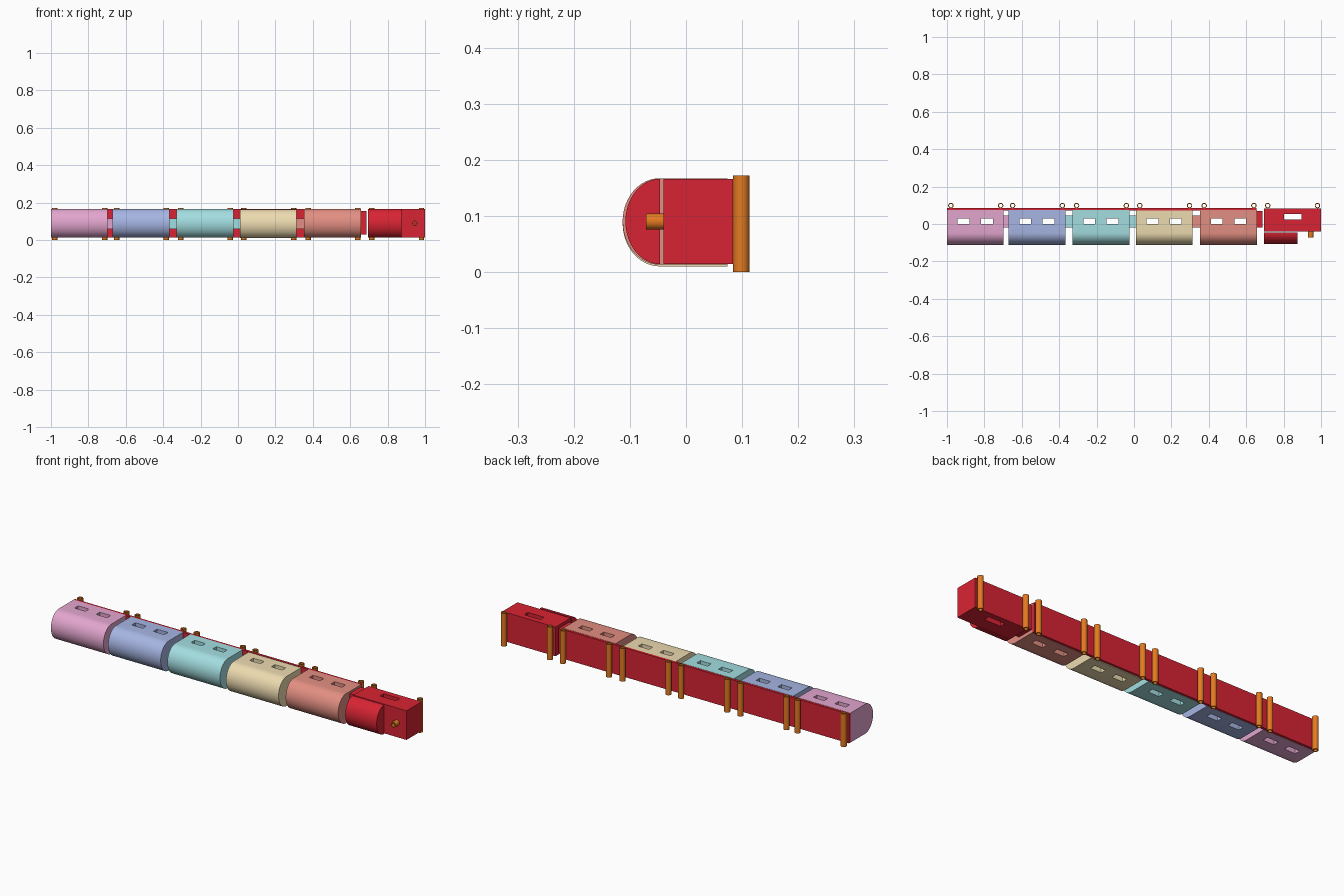
import bpy, bmesh
from math import pi, sin, cos, radians

if "Cube" in bpy.data.objects:
    bpy.data.objects.remove(bpy.data.objects["Cube"])


def material(name, rgb):
    m = bpy.data.materials.new(name)
    m.diffuse_color = [((c + 0.055) / 1.055) ** 2.4 for c in rgb] + [1]
    m.use_nodes = True
    m.node_tree.nodes["Principled BSDF"].inputs["Base Color"].default_value = m.diffuse_color
    return m


PINK = material("pink", (0.89, 0.65, 0.81))
BLUE = material("blue", (0.65, 0.71, 0.89))
TEAL = material("teal", (0.64, 0.87, 0.88))
CREAM = material("cream", (0.93, 0.86, 0.69))
SALMON = material("salmon", (0.89, 0.56, 0.51))
RED = material("red", (0.85, 0.14, 0.2))
ORANGE = material("orange", (0.89, 0.48, 0.13))


def finish(bm, name, mat):
    bmesh.ops.recalc_face_normals(bm, faces=bm.faces)
    me = bpy.data.meshes.new(name)
    bm.to_mesh(me)
    bm.free()
    ob = bpy.data.objects.new(name, me)
    bpy.context.collection.objects.link(ob)
    me.materials.append(mat)
    return ob


def smooth(ob):
    bpy.ops.object.select_all(action='DESELECT')
    ob.select_set(True)
    bpy.context.view_layer.objects.active = ob
    bpy.ops.object.shade_smooth_by_angle(angle=radians(25))


def box(name, x, y, z, mat):
    bm = bmesh.new()
    bmesh.ops.create_cube(bm, size=1)
    for v in bm.verts:
        v.co = [(a + b) / 2 + c * (b - a) for (a, b), c in zip((x, y, z), v.co)]
    return finish(bm, name, mat)


def extrude_x(name, profile, x0, x1, mat):
    bm = bmesh.new()
    face = bm.faces.new([bm.verts.new((x0, y, z)) for y, z in profile])
    new = bmesh.ops.extrude_face_region(bm, geom=[face])["geom"]
    bmesh.ops.translate(bm, vec=(x1 - x0, 0, 0),
                        verts=[g for g in new if isinstance(g, bmesh.types.BMVert)])
    ob = finish(bm, name, mat)
    smooth(ob)
    return ob


def arch(y0, depth, zc, half, n=24):
    # rounded roof outline, from low z to high z
    return [(y0 - depth * sin(pi * i / n), zc - half * cos(pi * i / n)) for i in range(n + 1)]


def tube(name, ro, ri, length, loc, rot, mat, n=24):
    bm = bmesh.new()
    rings = [[bm.verts.new((r * cos(2 * pi * i / n), r * sin(2 * pi * i / n), z)) for i in range(n)]
             for r, z in ((ro, 0), (ro, length), (ri, length), (ri, 0))]
    for k in range(4):
        a, b = rings[k], rings[(k + 1) % 4]
        for i in range(n):
            j = (i + 1) % n
            bm.faces.new((a[i], a[j], b[j], b[i]))
    ob = finish(bm, name, mat)
    ob.location, ob.rotation_euler = loc, rot
    smooth(ob)
    return ob


def cut_window(ob, x0, x1, y0, y1):
    cutter = box("window_cutter", (x0, x1), (y0, y1), (-0.1, 0.3), ob.data.materials[0])
    cutter.hide_render = True
    mod = ob.modifiers.new("window", 'BOOLEAN')
    mod.operation, mod.object, mod.solver = 'DIFFERENCE', cutter, 'EXACT'
    bpy.context.view_layer.objects.active = ob
    bpy.ops.object.modifier_apply(modifier=mod.name)
    bpy.data.objects.remove(cutter)


# Carriages lying on their side: roof towards -y, wheels towards +y
cars = [("pink", PINK, -1.0, 0), ("blue", BLUE, -0.67, 0), ("teal", TEAL, -0.328, 0),
        ("cream", CREAM, 0.01, -0.003), ("salmon", SALMON, 0.354, 0)]
L = 0.303
for name, mat, x, dz in cars:
    outline = arch(-0.047, 0.066, 0.09 + dz, 0.077) + [(0.074, 0.167 + dz), (0.074, 0.013 + dz)]
    car = extrude_x(name + "_carriage", outline, x, x + L, mat)
    for o in (0.057, 0.182):
        cut_window(car, x + o, x + o + 0.063, 0.0, 0.03)

# Long red chassis and couplings
box("chassis", (-1.0, 0.655), (0.073, 0.086), (0.014, 0.166), RED)
for i, mat in enumerate((PINK, TEAL, TEAL, SALMON)):
    box("coupling", (cars[i][2] + L - 0.005, cars[i + 1][2] + 0.005),
        (-0.018, 0.045), (0.06, 0.115), mat)
box("engine_coupling", (0.65, 0.687), (-0.018, 0.07), (0.03, 0.156), RED)

# Engine: body, cab roof and chimney
body = box("engine_body", (0.694, 1.0), (-0.04, 0.084), (0.014, 0.166), RED)
cut_window(body, 0.802, 0.895, 0.024, 0.054)
extrude_x("engine_cab_roof", arch(-0.046, 0.062, 0.09, 0.076), 0.694, 0.875, RED)
tube("chimney", 0.0145, 0.009, 0.033, (0.945, -0.038, 0.09), (pi / 2, 0, 0), ORANGE)

# Hollow wheel rollers, two under each vehicle
for x in [c[2] for c in cars] + [0.694]:
    for o in (0.021, 0.287):
        tube("wheel_roller", 0.0145, 0.0095, 0.172, (x + o, 0.0985, 0), (0, 0, 0), ORANGE)
